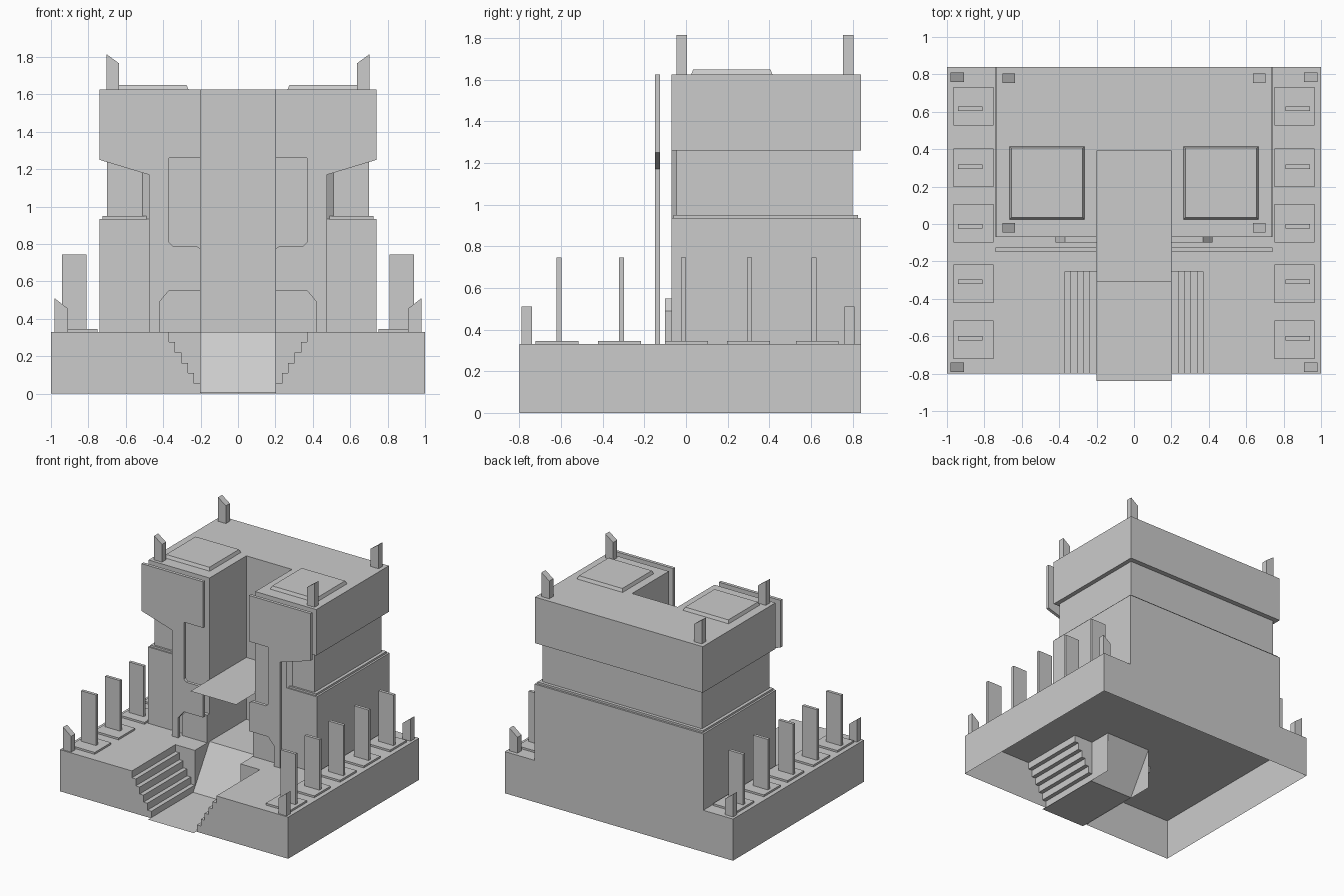
import bpy

if "Cube" in bpy.data.objects:
    bpy.data.objects.remove(bpy.data.objects["Cube"])

GREY = bpy.data.materials.new("stone_grey")
GREY.diffuse_color = (0.6, 0.6, 0.6, 1)
GREY.use_nodes = True
GREY.node_tree.nodes["Principled BSDF"].inputs["Base Color"].default_value = GREY.diffuse_color


def mesh(name, verts, faces):
    me = bpy.data.meshes.new(name)
    me.from_pydata(verts, [], faces)
    me.materials.append(GREY)
    ob = bpy.data.objects.new(name, me)
    bpy.context.collection.objects.link(ob)
    return ob


def prism(name, pts, lo, hi, axis="z", top=1.0):
    """Extrude a closed outline along z or y; top scales the upper outline."""
    n = len(pts)
    if sum(a[0] * b[1] - b[0] * a[1] for a, b in zip(pts, pts[1:] + pts[:1])) < 0:
        pts = pts[::-1]
    cx, cy = (sum(p[i] for p in pts) / n for i in (0, 1))
    if axis == "z":
        v = [(a, b, lo) for a, b in pts]
        v += [(cx + (a - cx) * top, cy + (b - cy) * top, hi) for a, b in pts]
    else:
        v = [(a, hi, b) for a, b in pts] + [(a, lo, b) for a, b in pts]
    f = [list(range(n))[::-1], list(range(n, 2 * n))]
    f += [(i, (i + 1) % n, (i + 1) % n + n, i + n) for i in range(n)]
    return mesh(name, v, f)


def box(name, x0, x1, y0, y1, z0, z1, top=1.0):
    return prism(name, [(x0, y0), (x1, y0), (x1, y1), (x0, y1)], z0, z1, "z", top)


def flip(pts, s):
    return [(s * a, b) for a, b in pts]


def span(s, a, b):
    return sorted((s * a, s * b))


DECK, W, WELL, SLOT = 0.33, 0.2, -0.255, -0.07
FRONT, BACK = -0.80, 0.84

# Hollow base: deck with a stairwell and a ramp slot, open underneath
steps = [(0.37, DECK)]
for i in range(1, 7):
    z = DECK * (1 - i / 6)
    steps.append((steps[-1][0], z))
    if i < 6:
        steps.append((0.37 - 0.034 * i, z))
for s, side in ((-1, "left"), (1, "right")):
    # Half of the deck and the outer walls
    v = [(s * x, y, z) for x, y, z in (
        (0.37, FRONT, DECK), (1, FRONT, DECK), (1, BACK, DECK), (W, BACK, DECK),
        (W, SLOT, DECK), (W, WELL, DECK), (0.37, WELL, DECK),
        (1, FRONT, 0), (1, BACK, 0), (W, WELL, 0), (W, SLOT, 0))]
    f = [(0, 1, 2, 3, 4, 5, 6), (1, 7, 8, 2), (5, 4, 10, 9)]
    mesh(side + "_deck", v, [q[::s] for q in f])
    # Stair surface running along the well, with its end wall and front wall
    n = len(steps)
    v = [(s * x, y, z) for y in (FRONT, WELL) for x, z in steps]
    f = [(i, i + 1, i + 1 + n, i + n) for i in range(n - 1)]
    mesh(side + "_stairs", v, [q[::-s] for q in f])
    ends = steps + [(W, DECK)]
    mesh(side + "_stair_end_wall", [(s * x, WELL, z) for x, z in ends],
         [list(range(n + 1))[::s]])
    front = steps + [(1, 0), (1, DECK)]
    mesh(side + "_front_wall", [(s * x, FRONT, z) for x, z in front],
         [list(range(n + 2))[::s]])
mesh("back_wall", [(1, BACK, 0), (-1, BACK, 0), (-1, BACK, DECK), (1, BACK, DECK)],
     [(0, 1, 2, 3)])

# Apron, steep ramp and passage floor as one folded sheet
path = [(-0.84, 0.005), (-0.275, 0.005), (SLOT, DECK), (BACK, DECK)]
mesh("ramp", [(x, y, z) for y, z in path for x in (-W, W)],
     [(2 * i, 2 * i + 1, 2 * i + 3, 2 * i + 2) for i in range(3)])


# Three stacked storeys, each a U around the central recess
def storey(name, w, y0, y1, z0, z1):
    prism(name, [(-w, y0), (-W, y0), (-W, 0.39), (W, 0.39), (W, y0),
                 (w, y0), (w, y1), (-w, y1)], z0, z1)


storey("lower_storey", 0.74, SLOT, BACK, DECK, 0.935)
storey("lower_ledge", 0.725, -0.06, 0.825, 0.935, 0.95)
storey("middle_storey", 0.70, -0.045, 0.80, 0.95, 1.26)
storey("upper_storey", 0.735, SLOT, BACK, 1.26, 1.625)

# Balcony sheet between the towers
mesh("balcony", [(-W, -0.31, 0.82), (W, -0.31, 0.82), (W, 0.39, 0.82), (-W, 0.39, 0.82)],
     [(0, 1, 2, 3)])

facade = [(0.2, 1.625), (0.74, 1.625), (0.74, 1.25), (0.475, 1.17), (0.475, DECK),
          (0.42, DECK), (0.42, 0.49), (0.37, 0.55), (0.2, 0.55), (0.2, 0.775),
          (0.225, 0.79), (0.35, 0.79), (0.37, 0.81), (0.37, 1.26), (0.2, 1.26)]
foot = [(0.2, DECK), (0.42, DECK), (0.42, 0.49), (0.37, 0.55), (0.2, 0.55)]

for s, side in ((-1, "left"), (1, "right")):
    # Free-standing cut-out screen and the foot plate behind it
    prism(side + "_facade_screen", flip(facade, s), -0.15, -0.125, "y")
    prism(side + "_foot_plate", flip(foot, s), -0.10, SLOT, "y")
    # Core of the window recess, slanted on the outer side
    prism(side + "_window_core", flip([(0.2, SLOT), (0.475, SLOT), (0.51, -0.045),
                                       (0.2, -0.045)], s), 0.935, 1.26)
    # Roof pads and slanted corner horns
    box(side + "_roof_pad", *span(s, 0.265, 0.665), 0.025, 0.415, 1.625, 1.65, 0.95)
    for y in (-0.02, 0.78):
        prism(side + "_roof_horn", flip([(0.635, 1.625), (0.635, 1.765), (0.703, 1.815),
                                         (0.703, 1.625)], s), y - 0.025, y + 0.025, "y")
    for y in (-0.765, 0.785):
        prism(side + "_deck_horn", flip([(0.91, DECK), (0.91, 0.455), (0.98, 0.51),
                                         (0.98, DECK)], s), y - 0.025, y + 0.025, "y")
    # Row of slabs standing on pads
    for pad, post in ((-0.62, -0.61), (-0.32, -0.31), (0.003, -0.012), (0.3, 0.305), (0.63, 0.615)):
        box(side + "_pad", *span(s, 0.75, 0.965), pad - 0.103, pad + 0.103, DECK, 0.345)
        box(side + "_slab", *span(s, 0.81, 0.94), post - 0.012, post + 0.012, 0.345, 0.745)
